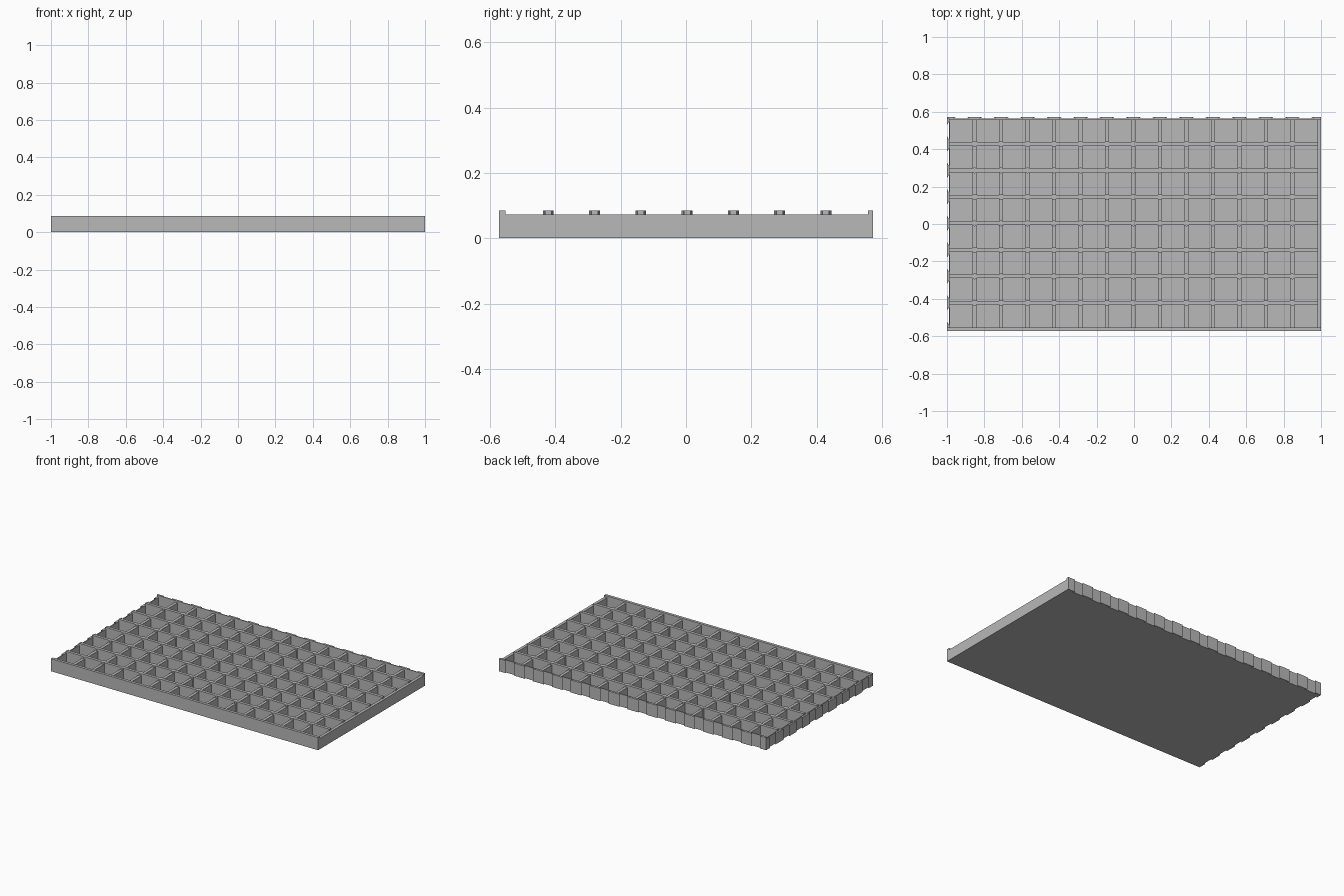
import bpy, bmesh, math

if "Cube" in bpy.data.objects:
    bpy.data.objects.remove(bpy.data.objects["Cube"])

grey = bpy.data.materials.new("plain grey")
grey.diffuse_color = (0.48, 0.48, 0.48, 1)
grey.use_nodes = True
grey.node_tree.nodes["Principled BSDF"].inputs["Base Color"].default_value = grey.diffuse_color

PITCH = 0.1416
XS = [-0.994 + PITCH * k for k in range(15)]   # dividers running front to back
YS = [-0.563 + PITCH * k for k in range(9)]    # dividers running left to right
X, Y = 1.0, 0.572                              # outer half sizes
BACK, LEFT = 0.563, -0.99                      # wall faces between the tabs
FLOOR, LOW, HIGH = 0.015, 0.073, 0.085
T = 0.01                                       # half divider thickness


def prism(bm, pts, z0, z1):
    """Upright prism over a counter-clockwise outline."""
    lo = [bm.verts.new((x, y, z0)) for x, y in pts]
    hi = [bm.verts.new((x, y, z1)) for x, y in pts]
    bm.faces.new(lo[::-1])
    bm.faces.new(hi)
    n = len(pts)
    for i in range(n):
        j = (i + 1) % n
        bm.faces.new((lo[i], lo[j], hi[j], hi[i]))


def block(bm, x0, x1, y0, y1, z0, z1):
    prism(bm, [(x0, y0), (x1, y0), (x1, y1), (x0, y1)], z0, z1)


def finish(bm, name):
    bmesh.ops.recalc_face_normals(bm, faces=bm.faces)
    me = bpy.data.meshes.new(name)
    bm.to_mesh(me)
    bm.free()
    me.materials.append(grey)
    ob = bpy.data.objects.new(name, me)
    bpy.context.collection.objects.link(ob)


def clamp(v, m):
    return max(-m, min(m, v))


# Tray floor
bm = bmesh.new()
block(bm, LEFT, X, -Y, BACK, 0, FLOOR)
finish(bm, "tray_floor")

# Outer walls: front and back are tall, the sides are lower
bm = bmesh.new()
block(bm, -X, X, -Y, -0.553, 0, HIGH)
block(bm, LEFT, X, 0.557, BACK, 0, HIGH)
block(bm, 0.98, X, -0.553, BACK, 0, LOW)
block(bm, LEFT, -0.984, -0.553, BACK, 0, LOW)
finish(bm, "outer_walls")

# Low dividers from front to back
bm = bmesh.new()
for x in XS[1:-1]:
    block(bm, x - T, x + T, -0.555, 0.56, FLOOR, LOW)
finish(bm, "low_dividers")

# Tall dividers from left to right
bm = bmesh.new()
for y in YS[1:-1]:
    block(bm, LEFT, 0.985, y - T, y + T, FLOOR, HIGH)
finish(bm, "tall_dividers")

# Thickened crossings of the dividers
bm = bmesh.new()
for x in XS[1:-1]:
    for y in YS[1:-1]:
        ring = [(x + 0.0165 * math.cos(a), y + 0.0165 * math.sin(a))
                for a in (math.pi / 4 * i for i in range(8))]
        prism(bm, ring, FLOOR, HIGH)
finish(bm, "crossing_posts")

# Dovetail tabs along the back, wider on the outside
bm = bmesh.new()
for x in XS:
    prism(bm, [(clamp(x - 0.025, X), BACK), (clamp(x + 0.025, X), BACK),
               (clamp(x + 0.041, X), Y), (clamp(x - 0.041, X), Y)], 0, HIGH)
finish(bm, "back_tabs")

# Dovetail tabs along the left side
bm = bmesh.new()
for y in YS:
    prism(bm, [(-X, clamp(y - 0.041, Y)), (LEFT, clamp(y - 0.025, Y)),
               (LEFT, clamp(y + 0.025, Y)), (-X, clamp(y + 0.041, Y))], 0, LOW)
finish(bm, "left_tabs")
